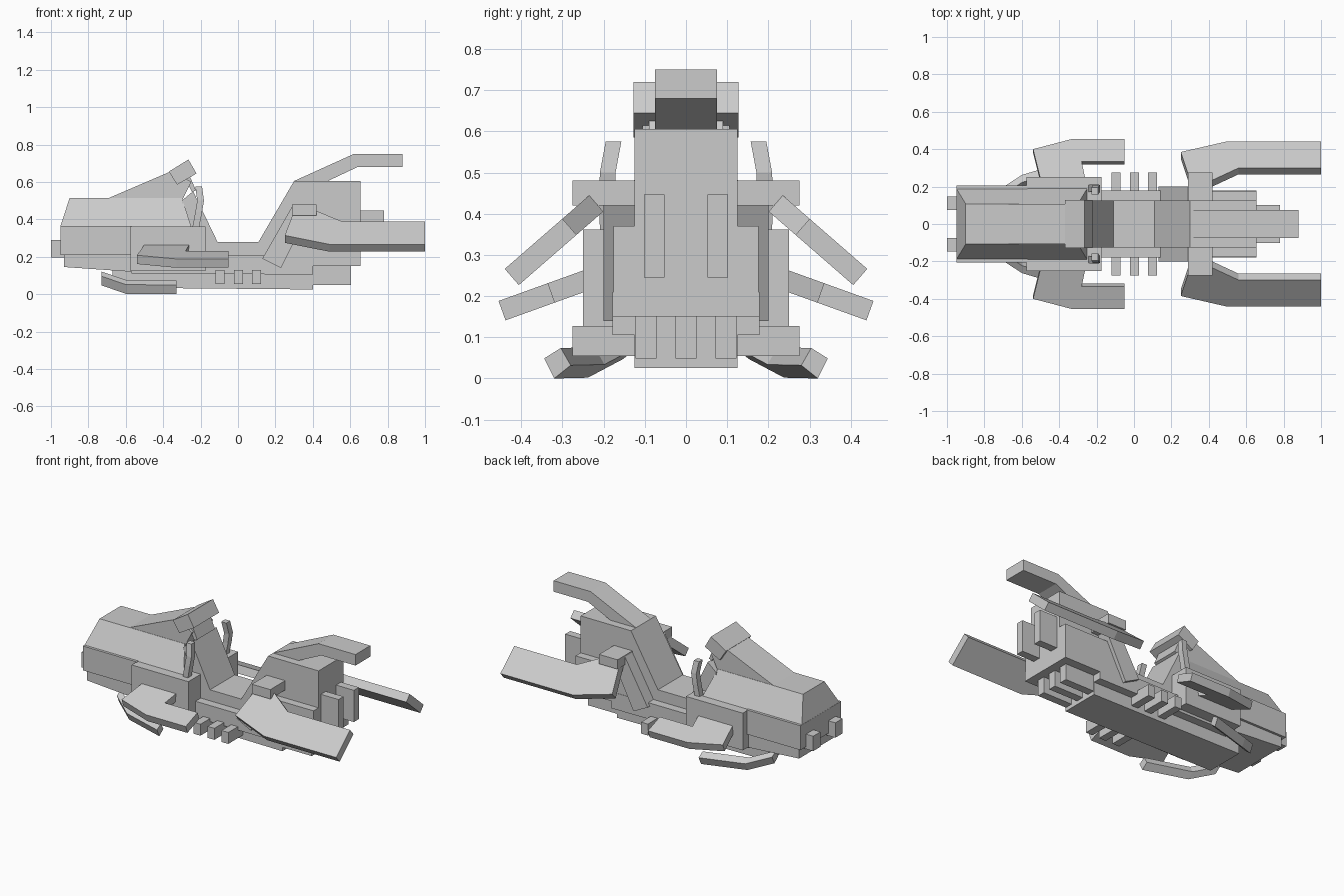
import bpy
import bmesh
from mathutils import Vector

cube = bpy.data.objects.get("Cube")
if cube:
    bpy.data.objects.remove(cube, do_unlink=True)

grey = bpy.data.materials.new("light_grey")
grey.use_nodes = True
colour = (0.6, 0.6, 0.6, 1)
grey.diffuse_color = colour
grey.node_tree.nodes["Principled BSDF"].inputs["Base Color"].default_value = colour


def loft(name, rings):
    """Join equal-length rings of points into a closed, flat-faced solid."""
    bm = bmesh.new()
    loops = [[bm.verts.new(p) for p in ring] for ring in rings]
    n = len(loops[0])
    for a, b in zip(loops, loops[1:]):
        for i in range(n):
            j = (i + 1) % n
            bm.faces.new((a[i], a[j], b[j], b[i]))
    bm.faces.new(loops[0])
    bm.faces.new(loops[-1])
    bmesh.ops.recalc_face_normals(bm, faces=bm.faces)
    mesh = bpy.data.meshes.new(name)
    bm.to_mesh(mesh)
    bm.free()
    mesh.materials.append(grey)
    obj = bpy.data.objects.new(name, mesh)
    bpy.context.collection.objects.link(obj)
    return obj


def box(name, x, y, z):
    return loft(name, [[(px, y[0], z[0]), (px, y[1], z[0]),
                        (px, y[1], z[1]), (px, y[0], z[1])] for px in x])


def slab(name, profile, half):
    """Side profile in x and z, extruded evenly across the width."""
    return loft(name, [[(x, y, z) for x, z in profile] for y in (-half, half)])


def mirror(obj):
    obj.modifiers.new("mirror", "MIRROR").use_axis = (False, True, False)


def wing(name, outline, root, slope, thickness):
    """Plate with a plan outline in x and y, drooping outward from its root."""
    normal = Vector((0, slope, 1)).normalized() * thickness
    top = [Vector((x, y, root[1] - slope * (y - root[0]))) for x, y in outline]
    mirror(loft(name, [top, [p - normal for p in top]]))


# Central body with the saddle dip and seat back
slab("saddle_body", [(-0.3, 0.14), (-0.3, 0.5), (-0.24, 0.55), (-0.11, 0.28), (0.11, 0.28),
                     (0.3, 0.605), (0.655, 0.605), (0.655, 0.16)], 0.125)
slab("hull", [(-0.57, 0.11), (-0.57, 0.21), (0.655, 0.21), (0.655, 0.15),
              (0.4, 0.15), (0.4, 0.105)], 0.178)
slab("keel", [(-0.67, 0.035), (-0.67, 0.13), (0.4, 0.13), (0.4, 0.025)], 0.125)
slab("engine_block", [(0.16, 0.16), (0.3, 0.37), (0.655, 0.37), (0.655, 0.15)], 0.176)

# Nose, fairing and dashboard
box("nose_block", (-0.95, -0.57), (-0.205, 0.205), (0.21, 0.365))
slab("nose_underside", [(-0.93, 0.145), (-0.93, 0.21), (-0.57, 0.21), (-0.57, 0.12)], 0.19)
box("side_housing", (-0.575, -0.175), (-0.25, 0.25), (0.125, 0.362))
loft("fairing", [[(x0, -0.19, 0.362), (x0, 0.19, 0.362), (x1, 0.108, 0.515), (x1, -0.108, 0.515)]
                 for x0, x1 in ((-0.95, -0.9), (-0.25, -0.3))])
slab("windshield_wedge", [(-0.7, 0.51), (-0.35, 0.66), (-0.25, 0.6), (-0.3, 0.5)], 0.106)
slab("dashboard", [(-0.37, 0.655), (-0.265, 0.72), (-0.222, 0.645), (-0.325, 0.585)], 0.127)
slab("dashboard_panel", [(-0.28, 0.615), (-0.255, 0.625), (-0.225, 0.555), (-0.245, 0.545)], 0.09)
mirror(box("nose_prong", (-1.0, -0.93), (0.075, 0.148), (0.195, 0.29)))

# Handlebars
bars = ((-0.225, 0.19, 0.36), (-0.21, 0.192, 0.44), (-0.2, 0.19, 0.5), (-0.21, 0.176, 0.575))
mirror(loft("handlebar", [[(x + dx, y + dy, z) for dx, dy in
                           ((-0.018, -0.019), (0.018, -0.019), (0.018, 0.019), (-0.018, 0.019))]
                          for x, y, z in bars]))

# Shoulder supports and tail boom
slab("shoulder", [(0.29, 0.42), (0.29, 0.48), (0.42, 0.48), (0.42, 0.42)], 0.275)
slab("shoulder_strut", [(0.13, 0.19), (0.29, 0.47), (0.38, 0.44), (0.23, 0.14)], 0.2)
slab("tail_boom", [(0.3, 0.605), (0.62, 0.75), (0.88, 0.75), (0.88, 0.68),
                   (0.64, 0.68), (0.47, 0.6)], 0.075)

# Wings
wing("rear_wing", [(0.25, 0.385), (0.49, 0.44), (1.0, 0.44), (1.0, 0.3), (0.56, 0.3),
                   (0.42, 0.235), (0.3, 0.235)], (0.24, 0.44), 0.87, 0.052)
wing("middle_wing", [(-0.54, 0.4), (-0.33, 0.455), (-0.05, 0.455), (-0.05, 0.335),
                     (-0.28, 0.335), (-0.26, 0.24), (-0.5, 0.24)], (0.25, 0.262), 0.36, 0.05)

# Lower skids, swept from a tilted square section
section = ((-0.008, 0.036), (0.032, 0.011), (0.008, -0.038), (-0.032, -0.006))
mirror(loft("lower_skid", [[(x, cy + y, cz + z) for y, z in section] for x, cy, cz in
                           ((-0.73, 0.145, 0.085), (-0.6, 0.23, 0.04), (-0.33, 0.312, 0.038))]))

# Ribs and exhausts
for i in range(3):
    x = -0.12 + i * 0.098
    box(f"side_rib_{i + 1}", (x, x + 0.048), (-0.275, 0.275), (0.055, 0.128))
    y = -0.122 + i * 0.097
    box(f"lower_exhaust_{i + 1}", (0.38, 0.605), (y, y + 0.05), (0.048, 0.152))
mirror(box("upper_exhaust", (0.64, 0.78), (0.052, 0.102), (0.245, 0.447)))
